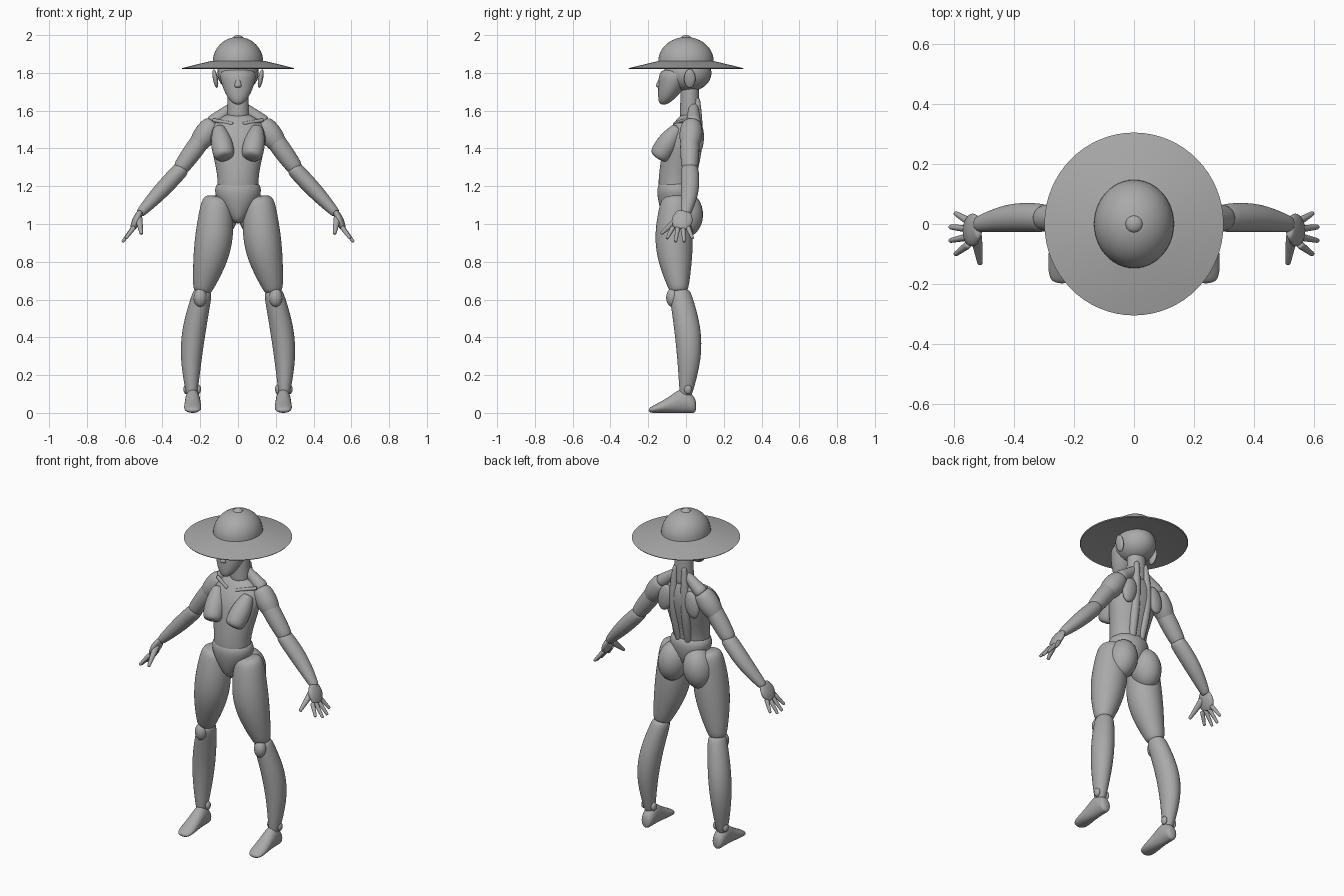
import bpy
import bmesh
import math
from mathutils import Vector, Matrix

default_cube = bpy.data.objects.get("Cube")
if default_cube:
    bpy.data.objects.remove(default_cube, do_unlink=True)

grey = bpy.data.materials.new("plain grey")
grey.use_nodes = True
grey.diffuse_color = (.4, .4, .4, 1)
grey.node_tree.nodes["Principled BSDF"].inputs["Base Color"].default_value = grey.diffuse_color


def finish(name, bm, subdivision=0):
    """Turn a bmesh into a smooth shaded object."""
    bmesh.ops.recalc_face_normals(bm, faces=bm.faces)
    mesh = bpy.data.meshes.new(name)
    bm.to_mesh(mesh)
    bm.free()
    mesh.materials.append(grey)
    obj = bpy.data.objects.new(name, mesh)
    bpy.context.collection.objects.link(obj)
    if subdivision:
        modifier = obj.modifiers.new("Smooth form", 'SUBSURF')
        modifier.levels = modifier.render_levels = subdivision
    bpy.ops.object.select_all(action='DESELECT')
    obj.select_set(True)
    bpy.context.view_layer.objects.active = obj
    if subdivision:
        bpy.ops.object.shade_smooth()
    else:
        bpy.ops.object.shade_smooth_by_angle(angle=math.radians(40))


def loft(name, rings, axis=(0, 0, 1), side=1, segments=12, subdivision=2):
    """Skin elliptical rings, given as (centre, width radius, depth radius), along an axis."""
    normal = Vector(axis).normalized()
    guide = Vector((0, 0, 1)) if abs(normal.y) > .9 else Vector((0, 1, 0))
    across = guide.cross(normal).normalized()
    deep = normal.cross(across)
    # Widen the cage to make up for subdivision shrinkage
    grow = 1.045 if subdivision else 1
    bm = bmesh.new()
    loops = []
    for centre, width, depth in rings:
        loop = []
        for i in range(segments):
            angle = math.tau * i / segments
            point = Vector(centre)
            point += across * (math.cos(angle) * width * grow)
            point += deep * (math.sin(angle) * depth * grow)
            point.x *= side
            loop.append(bm.verts.new(point))
        loops.append(loop)
    for lower, upper in zip(loops, loops[1:]):
        for i in range(segments):
            j = (i + 1) % segments
            bm.faces.new((lower[i], lower[j], upper[j], upper[i]))
    bm.faces.new(loops[0])
    bm.faces.new(loops[-1])
    finish(name, bm, subdivision)


def limb(name, start, end, radii, side=1, bulge=0, bow=(0, 0, 0), flatness=1):
    """Tapering round-ended form that swells and bows towards its middle."""
    start, end, bow = Vector(start), Vector(end), Vector(bow)
    axis = (end - start).normalized()
    first, last = radii
    steps = 6
    rings = []
    for i in range(steps + 1):
        t = i / steps
        swell = math.sin(math.pi * t)
        radius = first + (last - first) * t + bulge * swell
        rings.append((start.lerp(end, t) + bow * swell, radius, radius * flatness))
    # Rounded caps beyond both ends
    rings.insert(0, (start - axis * first * .5, first * .75, first * .75 * flatness))
    rings.append((end + axis * last * .5, last * .75, last * .75 * flatness))
    loft(name, rings, axis, side)


def stack(name, sections):
    """Central form from horizontal sections (y, z, width radius, depth radius)."""
    loft(name, [((0, y, z), width, depth) for y, z, width, depth in sections])


def ellipsoid(name, centre, radii, side=1, tilt=0):
    """Stretched sphere, leaning sideways by a tilt in degrees."""
    matrix = Matrix.Translation(centre) @ Matrix.Rotation(math.radians(tilt), 4, 'Y')
    matrix = matrix @ Matrix.Diagonal((*radii, 1))
    bm = bmesh.new()
    bmesh.ops.create_uvsphere(bm, u_segments=24, v_segments=16, radius=1, matrix=matrix)
    for vert in bm.verts:
        vert.co.x *= side
    finish(name, bm)


# Hat: wide sloping brim, domed crown and a small tip
brim_profile = [(.12, 1.85), (.3, 1.82), (.304, 1.825), (.15, 1.862), (.12, 1.865)]
brim_rings = [((0, 0, z), radius * .98, radius) for radius, z in brim_profile]
loft("hat_brim", brim_rings, segments=64, subdivision=0)
crown_rings = []
for i in range(12):
    angle = math.pi / 2 * i / 12
    height = 1.86 + .13 * math.sin(angle)
    spread = math.cos(angle)
    crown_rings.append(((0, 0, height), .133 * spread, .147 * spread))
loft("hat_crown", crown_rings, segments=48, subdivision=0)
ellipsoid("hat_tip", (0, 0, 1.98), (.03, .03, .02))

# Head and neck
ellipsoid("skull", (0, .01, 1.8), (.11, .125, .1))
stack("face", [(-.12, 1.63, .02, .02), (-.1, 1.67, .06, .05),
               (-.06, 1.76, .095, .085), (-.04, 1.83, .1, .1)])
limb("nose", (0, -.14, 1.73), (0, -.13, 1.78), (.02, .01))
limb("neck", (0, .02, 1.57), (0, .02, 1.72), (.058, .054), flatness=.9)

# Torso and pelvis
stack("torso", [(-.05, 1.12, .12, .09), (-.06, 1.22, .1, .09), (-.03, 1.36, .13, .1),
                (-.01, 1.47, .155, .1), (.01, 1.54, .13, .07), (.02, 1.59, .05, .04)])
stack("pelvis", [(-.06, 1, .02, .04), (-.05, 1.05, .06, .08),
                 (-.05, 1.17, .14, .11), (-.05, 1.24, .1, .09)])

for side, label in ((1, "left_"), (-1, "right_")):
    # Head and torso details
    ellipsoid(label + "ear", (.12, .02, 1.77), (.013, .03, .05), side, tilt=10)
    limb(label + "breast", (.075, -.135, 1.37), (.1, -.05, 1.5), (.056, .035), side, bulge=.01)
    limb(label + "collarbone", (.03, -.06, 1.53), (.13, -.01, 1.55), (.01, .01), side)
    limb(label + "trapezius", (.03, .04, 1.62), (.13, .04, 1.54), (.025, .04), side)
    ellipsoid(label + "shoulder_blade", (.09, .07, 1.46), (.045, .025, .08), side, tilt=-12)
    limb(label + "back_muscle", (.03, .06, 1.66), (.03, .02, 1.2), (.015, .02), side,
         bulge=.01, bow=(.01, .02, 0))
    ellipsoid(label + "buttock", (.085, 0, 1.05), (.085, .09, .12), side, tilt=-8)

    # Arm
    limb(label + "shoulder", (.14, .03, 1.52), (.22, .02, 1.41), (.055, .045), side, bulge=.01)
    limb(label + "upper_arm", (.17, .02, 1.48), (.3, .02, 1.3), (.048, .043), side, bulge=.005)
    limb(label + "forearm", (.3, .02, 1.29), (.515, 0, 1.06), (.043, .025), side,
         bulge=.008, bow=(0, .01, 0), flatness=1.1)

    # Hand with four spread fingers and a thumb
    limb(label + "palm", (.52, -.01, 1.06), (.555, -.03, .98), (.016, .016), side,
         bulge=.006, flatness=2.5)
    for i, finger in enumerate(("index", "middle", "ring", "little")):
        reach = .02 * math.sin(math.pi * i / 3)
        base = (.553, .027 * i - .07, .98)
        tip = (.593 + reach, .045 * i - .1, .925 - reach)
        limb(label + finger + "_finger", base, tip, (.013, .008), side)
    limb(label + "thumb", (.525, -.04, 1.03), (.512, -.13, .95), (.02, .009), side)

    # Leg
    limb(label + "thigh", (.112, -.055, 1.11), (.185, -.04, .66), (.083, .054), side,
         bulge=.03, bow=(-.015, -.015, 0))
    limb(label + "shin", (.19, -.03, .63), (.245, 0, .1), (.052, .03), side,
         bulge=.02, bow=(.025, .03, 0), flatness=1.12)
    ellipsoid(label + "kneecap", (.2, -.07, .61), (.035, .035, .05), side)

    # Foot sections run from heel to toe, each resting on the ground
    foot_sections = [(.055, .035, .025), (.03, .05, .037), (-.02, .07, .04),
                     (-.08, .045, .042), (-.15, .025, .048), (-.2, .013, .035)]
    foot_rings = [((.24, y, height), width, height) for y, height, width in foot_sections]
    loft(label + "foot", foot_rings, (0, -1, 0), side)
    for ankle, x in (("inner", .21), ("outer", .275)):
        ellipsoid(label + ankle + "_ankle", (x, .01, .125), (.014, .02, .025), side)
